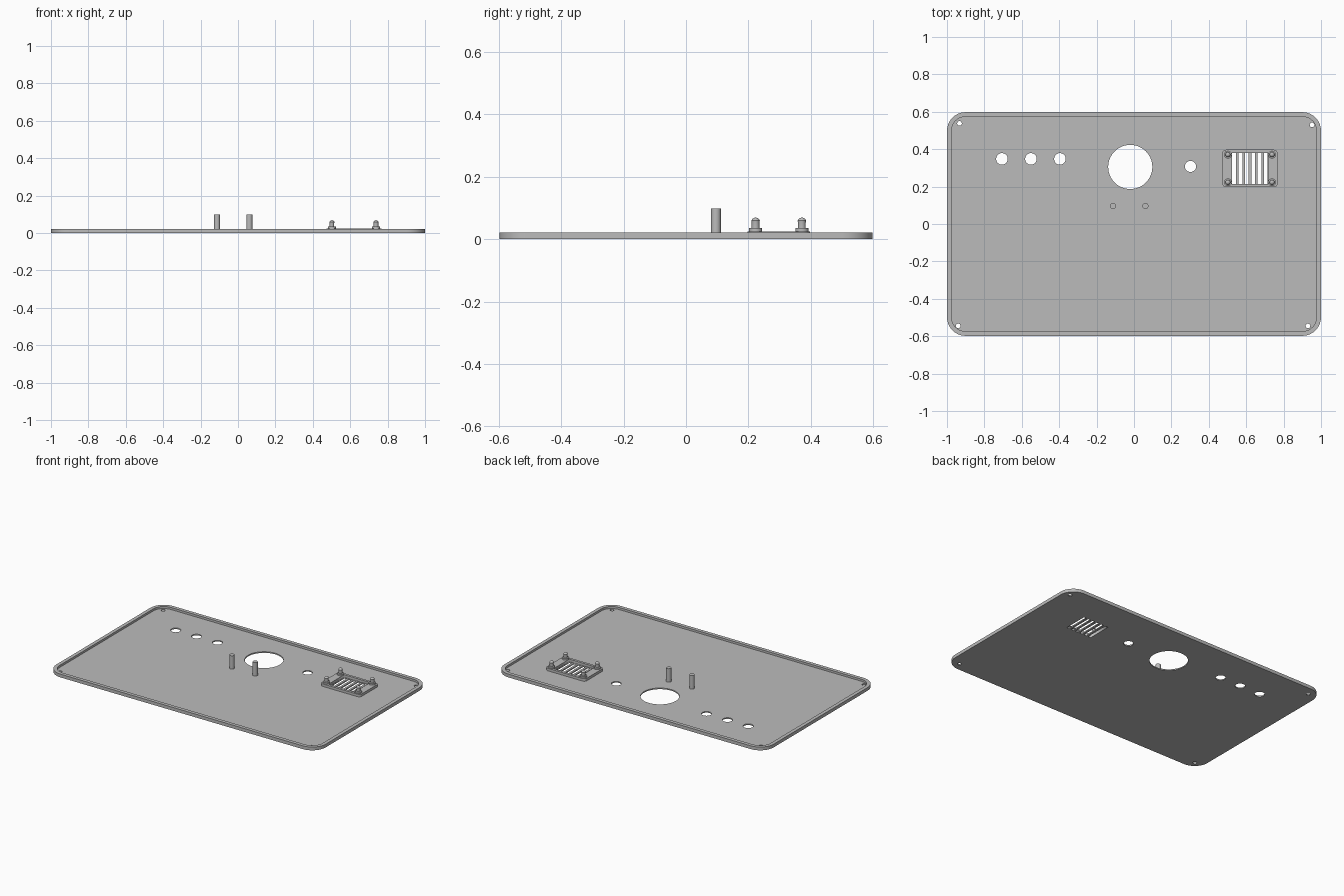
import bpy, bmesh, math

if "Cube" in bpy.data.objects:
    bpy.data.objects.remove(bpy.data.objects["Cube"])

# One flat colour for the whole plate
grey = bpy.data.materials.new("light_grey_plastic")
grey.diffuse_color = (0.5, 0.5, 0.5, 1)
grey.use_nodes = True
grey.node_tree.nodes["Principled BSDF"].inputs["Base Color"].default_value = grey.diffuse_color


def rounded_rect(cx, cy, hx, hy, r, n=8):
    pts = []
    for k, (sx, sy) in enumerate([(1, 1), (-1, 1), (-1, -1), (1, -1)]):
        for i in range(n + 1 if r else 1):
            a = math.pi / 2 * (k + i / n)
            pts.append((cx + sx * (hx - r) + r * math.cos(a),
                        cy + sy * (hy - r) + r * math.sin(a)))
    return pts


def circle(cx, cy, r, n=32):
    return [(cx + r * math.cos(2 * math.pi * i / n),
             cy + r * math.sin(2 * math.pi * i / n)) for i in range(n)]


def finish(name, bm):
    bmesh.ops.remove_doubles(bm, verts=bm.verts, dist=1e-5)
    bmesh.ops.recalc_face_normals(bm, faces=bm.faces)
    me = bpy.data.meshes.new(name)
    bm.to_mesh(me)
    bm.free()
    me.materials.append(grey)
    ob = bpy.data.objects.new(name, me)
    bpy.context.collection.objects.link(ob)
    return ob


def sheet(name, loops, z0, z1):
    """Extruded flat outline; inner loops become holes."""
    cu = bpy.data.curves.new(name + "_outline", 'CURVE')
    cu.dimensions = '2D'
    cu.fill_mode = 'BOTH'
    cu.extrude = (z1 - z0) / 2
    for pts in loops:
        sp = cu.splines.new('POLY')
        sp.points.add(len(pts) - 1)
        for p, (x, y) in zip(sp.points, pts):
            p.co = (x, y, 0, 1)
        sp.use_cyclic_u = True
    tmp = bpy.data.objects.new(name + "_outline", cu)
    bpy.context.collection.objects.link(tmp)
    dg = bpy.context.evaluated_depsgraph_get()
    me = bpy.data.meshes.new_from_object(tmp.evaluated_get(dg))
    bm = bmesh.new()
    bm.from_mesh(me)
    bmesh.ops.translate(bm, verts=bm.verts, vec=(0, 0, (z0 + z1) / 2))
    bpy.data.objects.remove(tmp)
    bpy.data.curves.remove(cu)
    bpy.data.meshes.remove(me)
    return finish(name, bm)


def lathe(name, x, y, profile, n=24):
    bm = bmesh.new()
    vs = [bm.verts.new((r, 0, z)) for r, z in profile]
    es = [bm.edges.new(e) for e in zip(vs, vs[1:])]
    bmesh.ops.spin(bm, geom=vs + es, cent=(0, 0, 0), axis=(0, 0, 1),
                   angle=2 * math.pi, steps=n)
    bmesh.ops.translate(bm, verts=bm.verts, vec=(x, y, 0))
    ob = finish(name, bm)
    bpy.ops.object.select_all(action='DESELECT')
    ob.select_set(True)
    bpy.context.view_layer.objects.active = ob
    bpy.ops.object.shade_smooth_by_angle(angle=math.radians(30))
    return ob


FLOOR, RIM = 0.008, 0.022
outer = rounded_rect(0, 0, 1.0, 0.598, 0.1)
inner = rounded_rect(0, 0, 0.976, 0.574, 0.076)

# Floor with dial, button, screw and vent openings
holes = [circle(-0.02, 0.305, 0.118, 64), circle(0.302, 0.308, 0.03)]
holes += [circle(x, 0.348, 0.031) for x in (-0.706, -0.551, -0.396)]
holes += [circle(x, y, 0.0125, 20) for x, y in
          [(-0.933, 0.538), (0.952, 0.53), (-0.94, -0.545), (0.93, -0.545)]]
holes += [rounded_rect(0.535 + 0.034 * i, 0.297, 0.01, 0.082, 0) for i in range(6)]
sheet("floor_panel", [outer] + holes, 0, FLOOR)

# Raised rim
sheet("rim", [outer, inner], FLOOR, RIM)

# Vent frame around the slots
sheet("vent_frame", [rounded_rect(0.62, 0.297, 0.148, 0.1, 0.02),
                     rounded_rect(0.62, 0.297, 0.097, 0.083, 0)], FLOOR, 0.025)

# Domed pins on the vent frame corners
for x in (0.502, 0.738):
    for y in (0.223, 0.371):
        lathe("vent_pin", x, y, [(0, 0.02), (0.021, 0.02), (0.021, 0.035),
                                 (0.0125, 0.036), (0.0125, 0.054), (0.0135, 0.059),
                                 (0.011, 0.064), (0.006, 0.068), (0, 0.069)])

# Two tall posts below the dial
for x in (-0.112, 0.061):
    lathe("post", x, 0.096, [(0, 0.004), (0.016, 0.004), (0.016, 0.098), (0, 0.098)])
